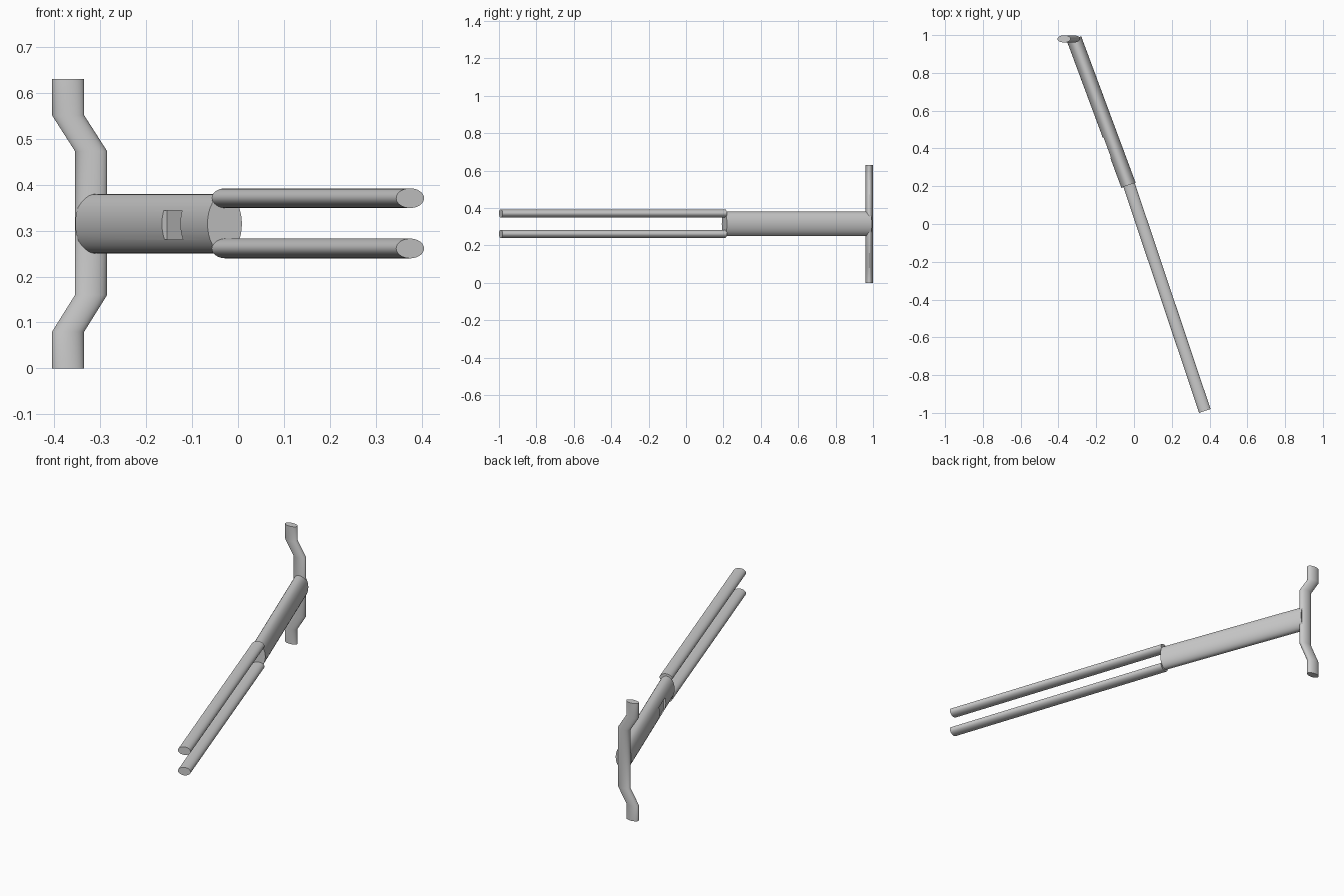
import bpy, bmesh
from math import cos, sin, tau
from mathutils import Vector

if "Cube" in bpy.data.objects:
    bpy.data.objects.remove(bpy.data.objects["Cube"])

SIDES = 32


def loft(name, centres, u, v):
    """Capped elliptical tube through the centres; u and v are half-axis vectors."""
    bm = bmesh.new()
    rings = []
    for c in centres:
        rings.append([bm.verts.new(Vector(c) + u * cos(tau * i / SIDES) + v * sin(tau * i / SIDES))
                      for i in range(SIDES)])
    for a, b in zip(rings, rings[1:]):
        for i in range(SIDES):
            j = (i + 1) % SIDES
            bm.faces.new((a[i], a[j], b[j], b[i]))
    bm.faces.new(rings[0])
    bm.faces.new(rings[-1])
    bmesh.ops.recalc_face_normals(bm, faces=bm.faces)
    mesh = bpy.data.meshes.new(name)
    bm.to_mesh(mesh)
    bm.free()
    obj = bpy.data.objects.new(name, mesh)
    bpy.context.collection.objects.link(obj)
    return obj


def straight_tube(name, start, end, half_width, half_height):
    d = (Vector(end) - Vector(start)).normalized()
    side = d.cross(Vector((0, 0, 1))).normalized()
    return loft(name, (start, end), side * half_width, Vector((0, 0, half_height)))


# Cross handle: bar with an offset grip at each end
handle_path = [(-0.37, 0), (-0.37, 0.08), (-0.32, 0.16),
               (-0.32, 0.473), (-0.37, 0.551), (-0.37, 0.63)]
handle = loft("cross_handle", [(x, 0.98, z) for x, z in handle_path],
              Vector((0.035, 0, 0)), Vector((0, 0.019, 0)))

# Thick body tube
start, end = Vector((-0.029, 0.205, 0.315)), Vector((-0.317, 0.98, 0.315))
body = straight_tube("body_tube", start, end, 0.040, 0.065)

# Twin long rods
rods = [straight_tube("long_rod", (-0.027, 0.209, z), (0.375, -0.99, z), 0.032, 0.0215)
        for z in (0.2612, 0.3708)]

# Shallow switch recess in the left side of the body
axis = (end - start).normalized()
left = Vector((0, 0, 1)).cross(axis)
bpy.ops.mesh.primitive_cube_add(size=1, location=start.lerp(end, 0.275) + left * 0.048
                                + Vector((0, 0, -0.003)))
cutter = bpy.context.object
cutter.name = "recess_cutter"
cutter.scale = (0.04, 0.115, 0.063)
cutter.rotation_euler.z = Vector((0, 1)).angle_signed(axis.to_2d()) * -1
cutter.hide_render = True
cutter.display_type = 'WIRE'
cut = body.modifiers.new("recess", 'BOOLEAN')
cut.operation = 'DIFFERENCE'
cut.solver = 'EXACT'
cut.object = cutter
bpy.context.view_layer.objects.active = body
bpy.ops.object.modifier_apply(modifier=cut.name)
bpy.data.objects.remove(cutter)

# Smooth sides, sharp caps
bpy.ops.object.select_all(action='DESELECT')
for obj in [handle, body] + rods:
    obj.select_set(True)
bpy.context.view_layer.objects.active = body
bpy.ops.object.shade_smooth_by_angle()
